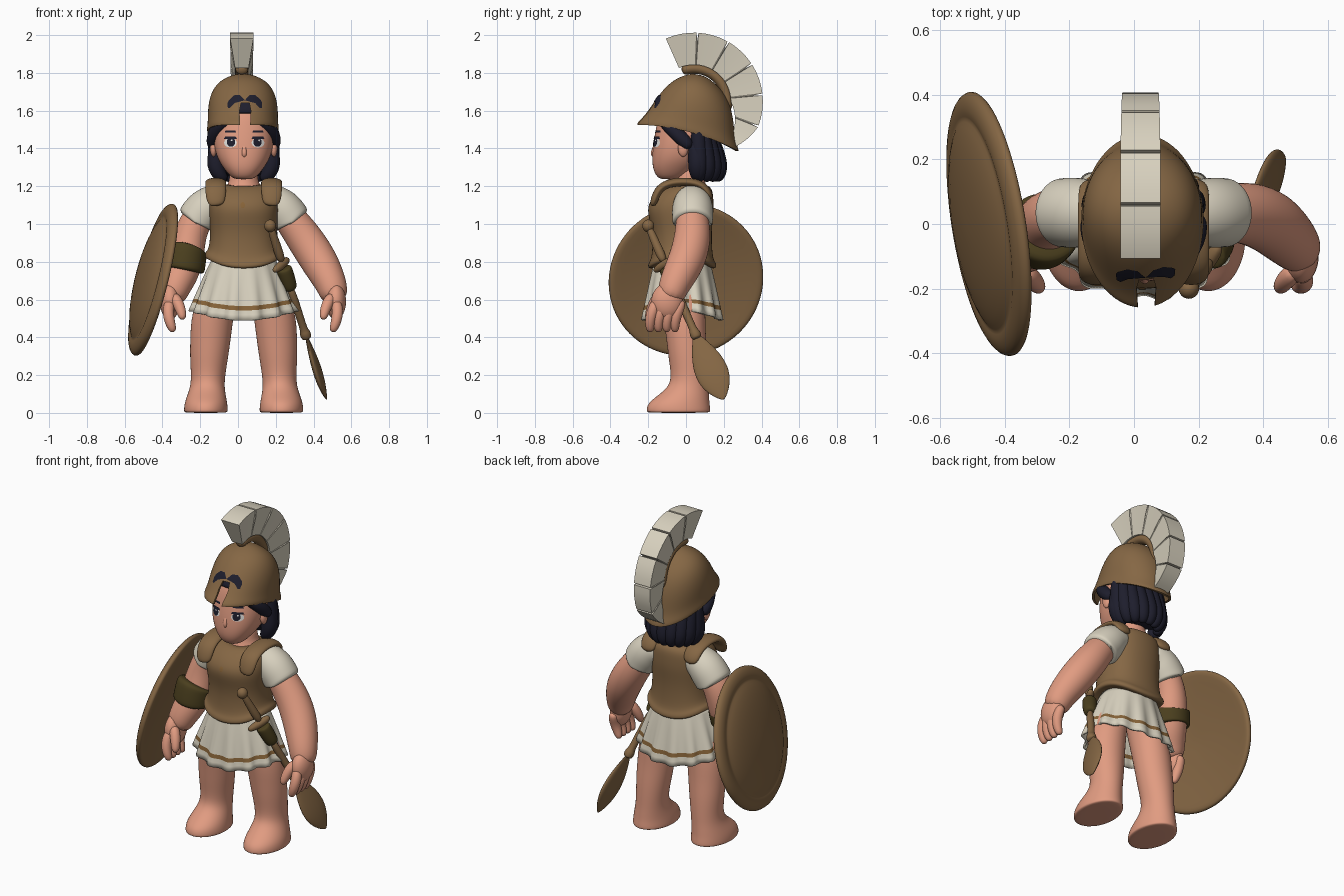
import bpy, bmesh, math
from math import sin, cos, pi, radians
from mathutils import Vector
from mathutils.bvhtree import BVHTree

if "Cube" in bpy.data.objects:
    bpy.data.objects.remove(bpy.data.objects["Cube"])

CX = 0.03  # body midline


def material(name, rgb):
    m = bpy.data.materials.new(name)
    m.use_nodes = True
    m.diffuse_color = (*rgb, 1)
    bsdf = m.node_tree.nodes["Principled BSDF"]
    bsdf.inputs["Base Color"].default_value = (*rgb, 1)
    bsdf.inputs["Roughness"].default_value = 0.8
    return m


SKIN = material("skin", (0.75, 0.33, 0.22))
BRONZE = material("bronze", (0.235, 0.135, 0.058))
CLOTH = material("cream_cloth", (0.69, 0.64, 0.52))
HAIR = material("dark_hair", (0.013, 0.013, 0.026))
OLIVE = material("olive_leather", (0.07, 0.05, 0.013))
TRIM = material("brown_trim", (0.24, 0.125, 0.04))
WHITE = material("eye_white", (0.8, 0.78, 0.75))


def loft(name, rings, mat, sub=2, caps=True, closed=True, band=None):
    """Bridge rings of points; band = (row, material) recolours one row."""
    bm = bmesh.new()
    rows = [[bm.verts.new(p) for p in r] for r in rings]
    n = len(rows[0])
    for k, (a, b) in enumerate(zip(rows, rows[1:])):
        for i in range(n if closed else n - 1):
            j = (i + 1) % n
            f = bm.faces.new((a[i], a[j], b[j], b[i]))
            f.material_index = int(band is not None and k == band[0])
    if caps:
        bm.faces.new(rows[0])
        bm.faces.new(rows[-1])
    bmesh.ops.recalc_face_normals(bm, faces=bm.faces)
    for f in bm.faces:
        f.smooth = True
    me = bpy.data.meshes.new(name)
    bm.to_mesh(me)
    bm.free()
    me.materials.append(mat)
    if band:
        me.materials.append(band[1])
    ob = bpy.data.objects.new(name, me)
    bpy.context.collection.objects.link(ob)
    if sub:
        ob.modifiers.new("smooth", "SUBSURF").levels = sub
        ob.modifiers["smooth"].render_levels = sub
    return ob


def spow(v, p):
    return math.copysign(abs(v) ** p, v)


def oval(x, y, z, rx, ry, p=1.0, dip=0.0, n=16):
    """Level ring; dip lowers its front and back."""
    pts = []
    for i in range(n):
        c, s = cos(2 * pi * i / n), sin(2 * pi * i / n)
        pts.append((x + rx * spow(c, p), y + ry * spow(s, p), z - dip * s * s))
    return pts


def tube(name, pts, mat, flat=1.0, ref=(1, 0, 0), n=12, sub=2):
    """Sweep a round or flattened section along points (x, y, z, radius)."""
    ps = [Vector(p[:3]) for p in pts]
    rings = []
    for k, p in enumerate(ps):
        t = (ps[min(k + 1, len(ps) - 1)] - ps[max(k - 1, 0)]).normalized()
        u = t.cross(Vector(ref)).normalized()
        v = u.cross(t)
        r = pts[k][3]
        rings.append([p + u * r * cos(2 * pi * i / n) + v * r * flat * sin(2 * pi * i / n) for i in range(n)])
    return loft(name, rings, mat, sub)


def ball(name, loc, size, mat):
    angles = [radians(a) for a in (-85, -60, -30, 0, 30, 60, 85)]
    return loft(name, [oval(loc[0], loc[1], loc[2] + size[2] * sin(a), size[0] * cos(a), size[1] * cos(a))
                       for a in angles], mat, 1)


def plate(name, rows, target, mat, lift=0.005):
    """Thin sheet of rows (z, x0, x1) laid on the front of a part."""
    bpy.context.view_layer.update()
    tree = BVHTree.FromObject(target, bpy.context.evaluated_depsgraph_get())
    grid = []
    for z, x0, x1 in rows:
        row = []
        for i in range(9):
            x = x0 + (x1 - x0) * i / 8
            hit = tree.ray_cast(Vector((x, -1, z)), Vector((0, 1, 0)))[0]
            row.append((x, (hit.y if hit else -0.1) - lift, z))
        grid.append(row)
    return loft(name, grid, mat, 0, False, False)


def disc(name, x, z, rx, rz, target, mat, lift):
    rows = []
    for k in range(9):
        a = pi * (k + 0.2) / 8.4 - pi / 2
        rows.append((z + rz * sin(a), x - rx * cos(a), x + rx * cos(a)))
    return plate(name, rows, target, mat, lift)


# Legs and feet, mirrored about the midline: z, offset, y, rx, ry
LEG = [(0.0, .2, -.04, .112, .165), (.006, .2, -.04, .12, .175), (.05, .2, -.04, .116, .168),
       (.09, .197, -.015, .105, .14), (.14, .192, .015, .092, .106), (.2, .188, .02, .092, .1),
       (.3, .183, .01, .104, .106), (.4, .175, 0, .11, .107), (.52, .165, -.01, .115, .115),
       (.66, .13, -.02, .1, .12), (.78, .09, -.02, .09, .11)]
for s, side in ((1, "left"), (-1, "right")):
    loft(side + "_leg", [oval(CX + s * d, y, z, rx, ry) for z, d, y, rx, ry in LEG], SKIN)
    tube(side + "_sleeve", [(CX + s * d, .035, z, r) for d, z, r in
                            ((.08, 1.12, .08), (.14, 1.125, .1), (.2, 1.085, .115), (.243, 1.03, .112),
                             (.257, 1.006, .112), (.257, 1.006, .1), (.24, 1.03, .07))], CLOTH, ref=(0, 1, 0))
    # Flat shoulder strap of the breastplate
    x = CX + s * .148
    tube(side + "_shoulder_strap", [(x - s * .005, -.178, 1.095, .012), (x, -.17, 1.12, .022), (x, -.145, 1.19, .024),
                                    (x, -.08, 1.222, .024), (x, .03, 1.225, .024), (x, .1, 1.2, .024),
                                    (x, .135, 1.13, .02)], BRONZE, flat=2.4)
    ball(side + "_ear", (CX + s * .16, -.015, 1.4), (.02, .03, .045), SKIN)


# Arms and hands
def hand(side, x, s):
    ball(side + "_palm", (x, -.1, .59), (.058, .09, .1), SKIN)
    for k in range(4):
        y = -.165 + k * .044
        tube("%s_finger_%d" % (side, k + 1), [(x, y + .015, .6, .03), (x + s * .012, y - .015, .535, .034),
             (x, y - .028, .475, .03), (x - s * .02, y - .024, .425, .02)], SKIN, n=8)
    tube(side + "_thumb", [(x - s * .015, -.14, .63, .035), (x - s * .055, -.18, .56, .033),
                           (x - s * .07, -.205, .49, .022)], SKIN, n=8)


tube("left_arm", [(.22, .03, 1.1, .08), (.29, .035, 1.01, .092), (.355, .035, .92, .102), (.42, .01, .82, .104),
                  (.47, -.035, .73, .095), (.502, -.07, .66, .083), (.515, -.09, .59, .07)], SKIN, ref=(0, 1, 0))
hand("left", .518, 1)
tube("right_arm", [(-.16, .03, 1.1, .08), (-.23, .03, 1.01, .088), (-.26, .02, .92, .092), (-.275, 0, .82, .098),
                   (-.302, -.04, .73, .095), (-.335, -.075, .66, .083), (-.355, -.09, .59, .07)], SKIN, ref=(0, 1, 0))
hand("right", -.36, -1)
tube("shield_arm_band", [(-.275, -.01, .865, .09), (-.275, -.01, .865, .118), (-.278, -.015, .855, .12),
                         (-.29, -.03, .765, .12), (-.292, -.03, .755, .118), (-.292, -.03, .755, .09)],
     OLIVE, ref=(0, 1, 0))

# Breastplate with a dipping, flared lower rim: z, y, rx, ry, dip
TORSO = [(.82, -.02, .18, .15, .055), (.82, -.02, .205, .175, .06), (.832, -.02, .213, .187, .06),
         (.855, -.02, .207, .18, .06), (.868, -.02, .188, .163, .05), (.96, -.02, .178, .157, 0),
         (1.06, -.03, .19, .18, 0), (1.12, -.025, .188, .174, 0), (1.18, 0, .172, .145, 0),
         (1.215, .015, .12, .105, .01), (1.21, .015, .1, .09, .015)]
armor = loft("breastplate", [oval(CX, y, z, rx, ry, .85, d) for z, y, rx, ry, d in TORSO], BRONZE)
disc("breastplate_stud", CX - .005, 1.1, .012, .016, armor, TRIM, .006)
loft("neck", [oval(CX, .02, z, r, r) for z, r in ((1.14, .11), (1.2, .095), (1.23, .075), (1.32, .075))], SKIN)

# Pleated skirt with a stripe near the hem
skirt_rings = []
for t in (0, .25, .5, .72, .77, .82, 1):
    ring = []
    for i in range(112):
        a = 2 * pi * i / 112
        fold = 1 + .05 * t * spow(cos(14 * a), .5)
        rx, ry = .165 + .115 * t ** .9, .145 + .068 * t ** .9
        ring.append((CX + rx * fold * cos(a), -.02 + ry * fold * sin(a), .82 - .28 * t - .05 * t * sin(a) ** 2))
    skirt_rings.append(ring)
skirt = loft("pleated_skirt", skirt_rings, CLOTH, 1, False, band=(4, TRIM))
skirt.modifiers.new("thickness", "SOLIDIFY").thickness = .012

# Head, nose and face details: z, y, rx, ry
HEAD = [(1.236, -.085, .04, .045), (1.248, -.08, .068, .075), (1.29, -.065, .105, .113), (1.35, -.035, .145, .148),
        (1.43, -.015, .164, .162), (1.52, 0, .165, .16), (1.6, .01, .15, .15), (1.66, .02, .09, .1)]
head = loft("head", [oval(CX, y, z, rx, ry, .9) for z, y, rx, ry in HEAD], SKIN)
tube("nose", [(CX + .003, -.155, 1.43, .01), (CX + .003, -.168, 1.4, .013), (CX + .003, -.176, 1.37, .016),
              (CX + .003, -.162, 1.352, .012)], SKIN, n=8)
loft("hairline", [oval(CX, .005, z, rx, ry, .9) for z, rx, ry in
                  ((1.575, .16, .158), (1.6, .163, .162), (1.66, .14, .13), (1.7, .08, .08))], HAIR)
for s, side in ((1, "left"), (-1, "right")):
    x = CX + .003 + s * .073
    disc(side + "_eye_white", x, 1.43, .034, .025, head, WHITE, .004)
    disc(side + "_iris", x - s * .003, 1.434, .022, .025, head, HAIR, .007)
    disc(side + "_eye_glint", x + .006, 1.443, .005, .005, head, WHITE, .009)
    plate(side + "_eyelid", [(1.449, x - .036, x + .036), (1.462, x - .028, x + .028)], head, HAIR, .006)
    plate(side + "_eyebrow", [(1.484, x - .03, x + .03), (1.496, x - .026, x + .026)], head, HAIR, .005)
    # Fringe hanging out below the helmet, and a curled side lock
    tube(side + "_fringe", [(CX + s * .06, -.125, 1.57, .035), (CX + s * .125, -.1, 1.53, .04),
                            (CX + s * .16, -.04, 1.47, .04), (CX + s * .165, .03, 1.4, .035)], HAIR)
    tube(side + "_side_lock", [(CX + s * .14, .04, 1.46, .03), (CX + s * .145, .055, 1.38, .045),
                               (CX + s * .15, .06, 1.31, .052), (CX + s * .125, .06, 1.25, .04),
                               (CX + s * .09, .07, 1.235, .02)], HAIR)

# Hair: inner mass with wavy locks swelling outward at the back
loft("hair_mass", [oval(CX, y, z, rx, ry) for z, y, rx, ry in
                   ((1.245, .12, .1, .07), (1.3, .1, .14, .09), (1.4, .06, .165, .11), (1.55, .04, .17, .12))], HAIR)
for k in range(9):
    a = radians(10 + 20 * k)
    c, s = cos(a), sin(a)
    tube("hair_lock_%d" % (k + 1), [(CX + r * c, .05 + h * s, z, w) for r, h, z, w in
         ((.14, .07, 1.54, .04), (.15, .085, 1.45, .044), (.15, .115, 1.37, .047), (.152, .132, 1.3, .046),
          (.13, .125, 1.25, .036), (.11, .11, 1.225, .015))], HAIR, n=8, ref=(-s, c, 0))

# Helmet: front z, back z, front y, back y, half width
HELM = [(1.525, 1.385, -.262, .28, .19), (1.54, 1.4, -.26, .28, .193), (1.57, 1.45, -.225, .26, .187),
        (1.64, 1.54, -.175, .255, .188), (1.71, 1.64, -.125, .235, .172), (1.765, 1.72, -.065, .185, .13),
        (1.79, 1.78, 0, .11, .06), (1.795, 1.79, .03, .07, .02)]
rings = []
for zf, zb, yf, yb, rx in HELM:
    ring = []
    for i in range(24):
        c, s = cos(2 * pi * i / 24), sin(2 * pi * i / 24)
        ring.append((CX - .004 + rx * c, (yf + yb) / 2 + (yb - yf) / 2 * s, zf + (zb - zf) * ((1 + s) / 2) ** 2))
    rings.append(ring)
helmet = loft("helmet", rings, BRONZE)
solid = helmet.modifiers.new("open_shell", "SOLIDIFY")
# The cap under the rim is dropped so the shell stays open
bm = bmesh.new()
bm.from_mesh(helmet.data)
bmesh.ops.delete(bm, geom=[max((f for f in bm.faces if len(f.verts) > 4), key=lambda f: f.calc_area())],
                 context="FACES_ONLY")
bm.to_mesh(helmet.data)
bm.free()
solid.thickness = .014
# Nose notch cut through the front of the visor
notch = loft("notch_cutter", [[(CX + .008 + w, y, z) for w, z in
             ((-.02, 1.4), (.02, 1.4), (.03, 1.6), (.022, 1.64), (-.022, 1.64), (-.03, 1.6))]
             for y in (-.4, -.13)], BRONZE, 0)
cut = helmet.modifiers.new("notch", "BOOLEAN")
cut.operation, cut.object = "DIFFERENCE", notch
bpy.context.view_layer.update()
shell = bpy.data.meshes.new_from_object(helmet.evaluated_get(bpy.context.evaluated_depsgraph_get()))
helmet.modifiers.clear()
helmet.data = shell
shell.set_sharp_from_angle(angle=radians(40))
bpy.data.objects.remove(notch)
for s, side in ((1, "left"), (-1, "right")):
    x = CX + .006
    plate(side + "_helmet_eye_slot", [(z, x + s * a, x + s * b) for z, a, b in
          ((1.615, .078, .09), (1.64, .055, .092), (1.655, .0, .085), (1.67, .014, .07), (1.682, .025, .055))],
          helmet, HAIR)

# Crest: bronze rail and one notched plume, arched about a centre behind the dome
CY, CZ, X = .042, 1.648, .02
rail = [radians(112 - 16 * k) for k in range(9)]
tube("crest_rail", [(X, CY + .178 * cos(a), CZ + .178 * sin(a), .03) for a in rail], BRONZE, flat=1.2)
rings = []
for k in range(6):
    for f in (0, .03, .25, .5, .75, .97):
        deg = 114 - 27 * (k + f)
        a = radians(deg)
        r_in = .195 + max(0, -deg) * .0018
        r_out = .365 - max(0, -deg - 22) * .0016 - (.045 if f == 0 and k else 0)
        w_out = .062 - max(0, 60 - deg) * .0001
        rings.append([(X + w, CY + r * cos(a), CZ + r * sin(a)) for w, r in
                      ((-.036, r_in), (.036, r_in), (w_out, r_out), (-w_out, r_out))])
plume = loft("crest_plume", rings, CLOTH, 0)
plume.data.set_sharp_from_angle(angle=radians(35))

# Round shield, domed outward and leaning inward at the top: radius, height
SHIELD = [(.01, .085), (.15, .08), (.26, .062), (.32, .04), (.335, .028), (.35, .036), (.39, .03), (.415, .012),
          (.418, -.008), (.4, -.018), (.37, -.012), (.2, .012), (.01, .022)]
shield = loft("shield", [oval(0, 0, h, r, r, n=40) for r, h in SHIELD], BRONZE, 1)
shield.location = (-.445, 0, .705)
shield.rotation_euler = Vector((-1, -.16, .25)).to_track_quat("Z", "Y").to_euler()

# Belted sword, one straight line from pommel to tip
TOP, TIP = Vector((.17, -.2, .99)), Vector((.47, .2, .07))


def along(name, steps, mat, flat=1.0):
    return tube(name, [(*TOP.lerp(TIP, t), r) for t, r in steps], mat, flat)


ball("sword_pommel", TOP, (.034, .034, .034), BRONZE)
along("sword_grip", [(0, .02), (.08, .022), (.14, .026), (.21, .022)], BRONZE)
g = TOP.lerp(TIP, .22)
tube("sword_guard", [(g.x - .05, g.y - .06, g.z - .04, .02), (g.x, g.y, g.z, .028),
                     (g.x + .03, g.y + .05, g.z + .03, .02)], BRONZE, n=8)
along("sword_frog", [(.24, .04), (.25, .045), (.35, .042), (.37, .03)], OLIVE)
along("sword_shaft", [(.34, .024), (.5, .022), (.6, .02), (.61, .03), (.64, .03), (.65, .02)], BRONZE)
along("sword_blade", [(.63, .02), (.68, .045), (.75, .078), (.83, .095), (.9, .085), (.96, .05), (1.0, .008)],
      BRONZE, .26)
